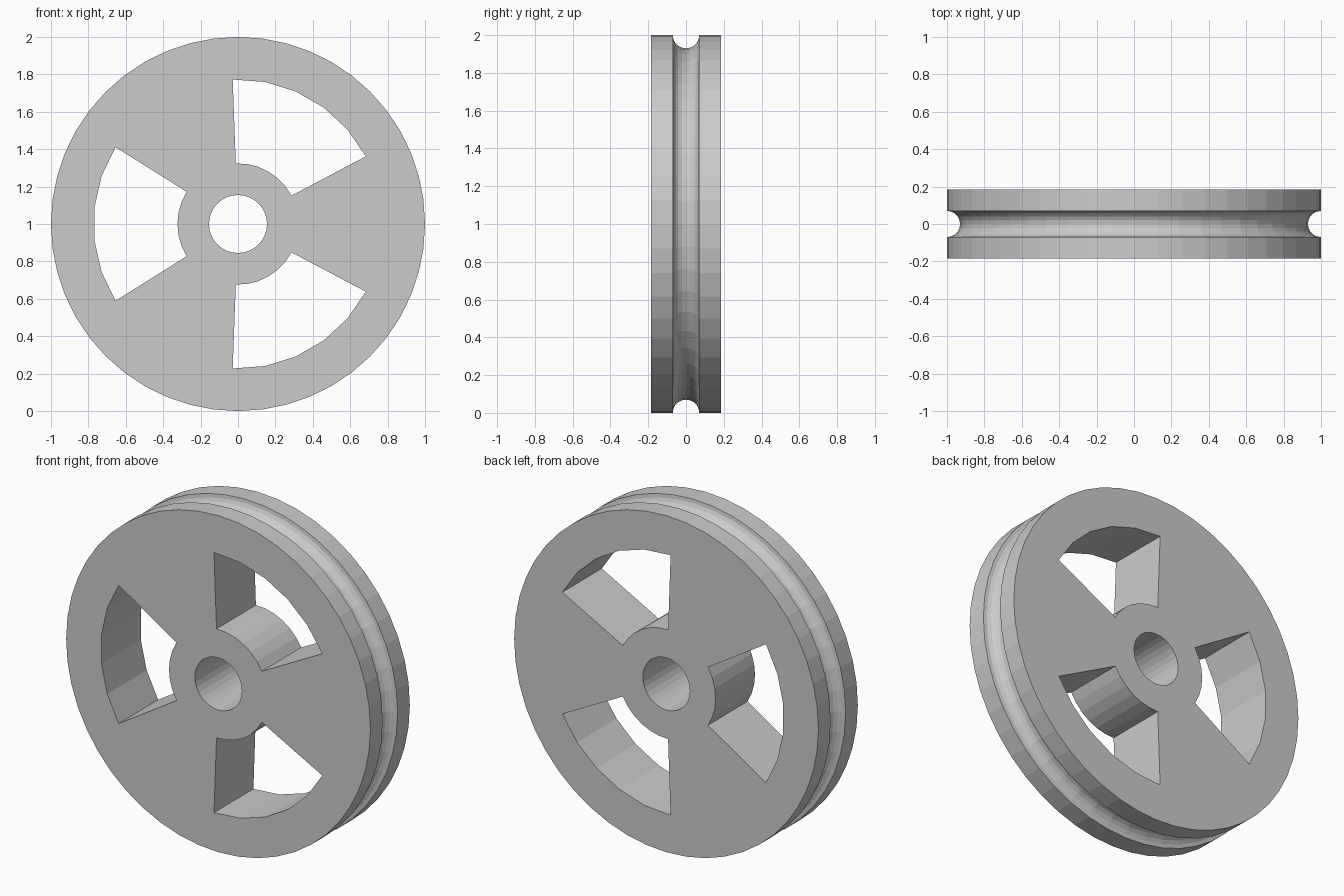
import bpy, bmesh
from math import sin, cos, pi, radians

if "Cube" in bpy.data.objects:
    bpy.data.objects.remove(bpy.data.objects["Cube"])

HALF = 0.185      # half thickness of the wheel
GROOVE = 0.07     # rope groove radius


def new_object(name, bm):
    bmesh.ops.recalc_face_normals(bm, faces=bm.faces)
    mesh = bpy.data.meshes.new(name)
    bm.to_mesh(mesh)
    bm.free()
    obj = bpy.data.objects.new(name, mesh)
    bpy.context.collection.objects.link(obj)
    return obj


def stack(name, loops):
    """Join equal-sized point loops with quads and cap both ends."""
    bm = bmesh.new()
    rings = [[bm.verts.new(p) for p in loop] for loop in loops]
    n = len(rings[0])
    for a, b in zip(rings, rings[1:]):
        for i in range(n):
            j = (i + 1) % n
            bm.faces.new((a[i], a[j], b[j], b[i]))
    bm.faces.new(rings[0])
    bm.faces.new(rings[-1])
    return new_object(name, bm)


def circle(r, y, n):
    return [(r * cos(2 * pi * i / n), y, 1 + r * sin(2 * pi * i / n)) for i in range(n)]


def arc(r, a0, a1, n):
    return [(r * cos(radians(a0 + (a1 - a0) * i / n)),
             1 + r * sin(radians(a0 + (a1 - a0) * i / n))) for i in range(n + 1)]


# Disc with a half-round groove in the rim
profile = [(1, -HALF)]
profile += [(1 - GROOVE * sin(pi * k / 10), -GROOVE * cos(pi * k / 10)) for k in range(11)]
profile += [(1, HALF)]
wheel = stack("pulley_wheel", [circle(r, y, 48) for r, y in profile])

# Cutters: centre bore and three windows between the spokes
cutters = [stack("bore_cutter", [circle(0.155, y, 32) for y in (-0.3, 0.3)])]
for mid in (60, 180, 300):
    outline = arc(0.773, mid - 32.1, mid + 32.1, 5) + arc(0.324, mid + 32.1, mid - 32.1, 6)
    cutters.append(stack("window_cutter", [[(x, y, z) for x, z in outline] for y in (-0.3, 0.3)]))

for cutter in cutters:
    cutter.hide_render = True
    mod = wheel.modifiers.new("cut", 'BOOLEAN')
    mod.operation = 'DIFFERENCE'
    mod.solver = 'EXACT'
    mod.object = cutter

# Bake the cuts and drop the cutters
bpy.context.view_layer.update()
graph = bpy.context.evaluated_depsgraph_get()
result = bpy.data.meshes.new_from_object(wheel.evaluated_get(graph))
wheel.modifiers.clear()
wheel.data = result
for cutter in cutters:
    bpy.data.objects.remove(cutter)
